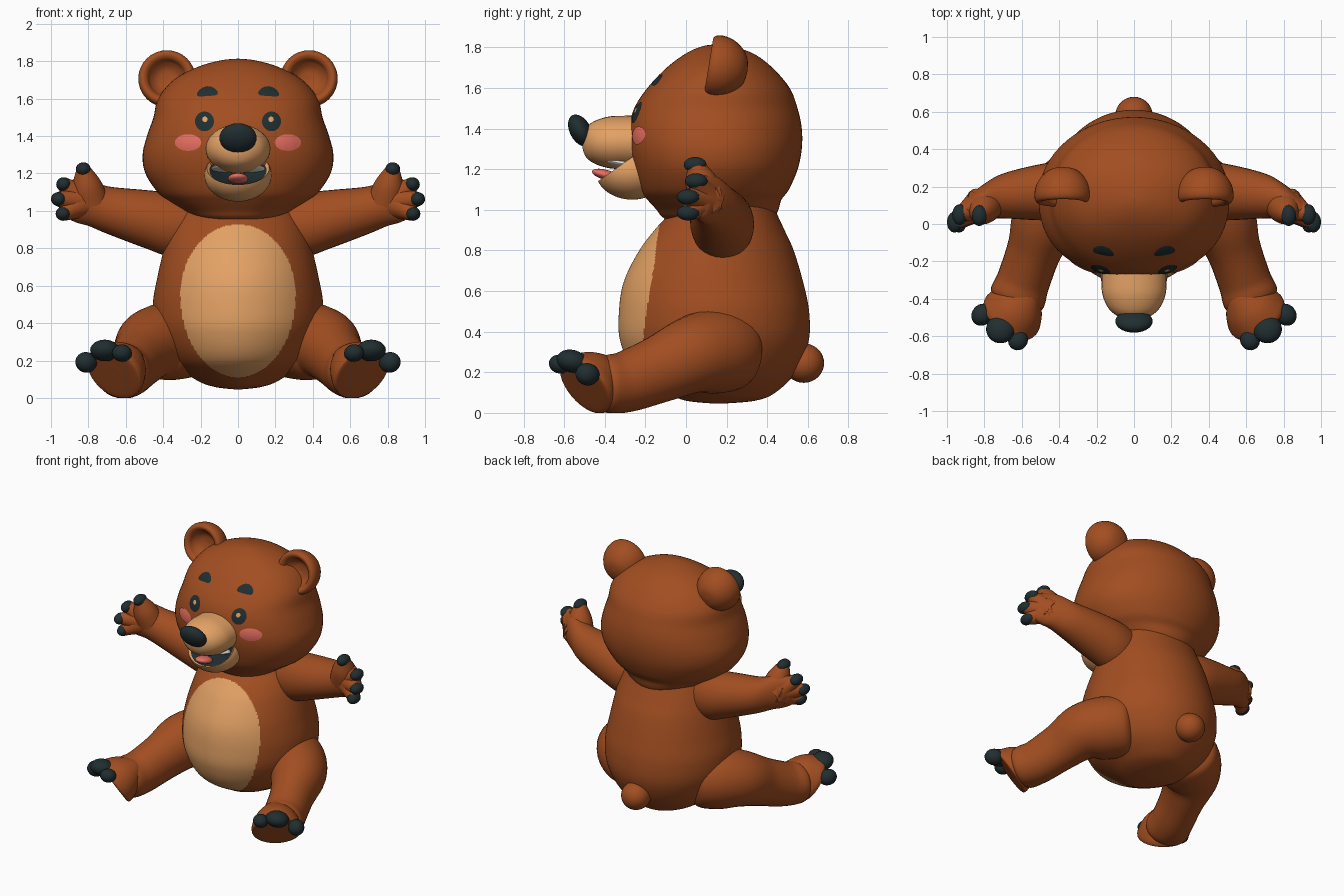
import bpy, bmesh, math
from mathutils import Vector, Matrix
from mathutils.bvhtree import BVHTree

if "Cube" in bpy.data.objects:
    bpy.data.objects.remove(bpy.data.objects["Cube"])


def material(name, rgb):
    m = bpy.data.materials.new(name)
    m.diffuse_color = (*rgb, 1)
    m.use_nodes = True
    m.node_tree.nodes["Principled BSDF"].inputs["Base Color"].default_value = m.diffuse_color
    return m


BROWN = material("brown fur", (0.36, 0.076, 0.015))
TAN = material("tan fur", (0.77, 0.36, 0.13))
DARK = material("dark claw", (0.015, 0.027, 0.03))
CORAL = material("coral blush and tongue", (0.82, 0.16, 0.12))
WHITE = material("white tooth", (0.85, 0.83, 0.8))


def finish(name, bm, mats, mirror=False):
    bmesh.ops.recalc_face_normals(bm, faces=bm.faces)
    me = bpy.data.meshes.new(name)
    bm.to_mesh(me)
    bm.free()
    for m in mats:
        me.materials.append(m)
    me.shade_smooth()
    me.set_sharp_from_angle(angle=math.radians(50))
    ob = bpy.data.objects.new(name, me)
    bpy.context.collection.objects.link(ob)
    if mirror:
        mod = ob.modifiers.new("mirror", "MIRROR")
        mod.use_mirror_merge = False
    return ob


def spline(rows, steps):
    """Catmull-Rom through rows of numbers."""
    out = []
    n = len(rows)
    for i in range(n - 1):
        p = [rows[max(i - 1, 0)], rows[i], rows[i + 1], rows[min(i + 2, n - 1)]]
        for s in range(steps):
            t = s / steps
            out.append([0.5 * (2 * b + (c - a) * t + (2 * a - 5 * b + 4 * c - d) * t * t
                               + (3 * b - a - 3 * c + d) * t ** 3) for a, b, c, d in zip(*p)])
    return out + [list(rows[-1])]


def loft(rows, axis=None, hint=(0, 0, 1), seg=32, steps=5, power=2):
    """Skin through rows (x, y, z, radius a, radius b); rings face axis or follow the path."""
    pts = spline(rows, steps)
    bm = bmesh.new()
    rings = []
    for i, p in enumerate(pts):
        if axis:
            t = Vector(axis).normalized()
        else:
            t = (Vector(pts[min(i + 1, len(pts) - 1)][:3]) - Vector(pts[max(i - 1, 0)][:3])).normalized()
        u = Vector(hint).cross(t).normalized()
        v = t.cross(u)
        ra, rb = max(p[3], 0.001), max(p[4], 0.001)
        ring = []
        for k in range(seg):
            a = 2 * math.pi * k / seg
            ca, sa = math.cos(a), math.sin(a)
            e = power if sa < 0 else 2  # power squares off the lower or front half
            s = (abs(ca) ** e + abs(sa) ** e) ** (-1 / e)
            co = Vector(p[:3]) + u * ra * ca * s + v * rb * sa * s
            co.z = max(co.z, 0)
            ring.append(bm.verts.new(co))
        rings.append(ring)
    for r, q in zip(rings, rings[1:]):
        for k in range(seg):
            bm.faces.new((r[k], r[(k + 1) % seg], q[(k + 1) % seg], q[k]))
    bm.faces.new(rings[0])
    bm.faces.new(rings[-1])
    return bm


def ball_mesh(c, r, rot=(0, 0, 0), seg=32):
    bm = bmesh.new()
    bmesh.ops.create_uvsphere(bm, u_segments=seg, v_segments=seg // 2, radius=1)
    m = Matrix.Translation(c)
    for ang, ax in zip(rot, "XYZ"):
        m = m @ Matrix.Rotation(math.radians(ang), 4, ax)
    bm.transform(m @ Matrix.Diagonal((*r, 1)))
    return bm


def ball(name, c, r, mat, rot=(0, 0, 0), mirror=False, seg=32):
    return finish(name, ball_mesh(c, r, rot, seg), [mat], mirror)


# Body: rows are (z, centre y, half width, half depth); tan belly chosen by an egg outline
body_rows = [(.045, .16, .01, .01), (.06, .17, .13, .17), (.1, .175, .23, .265), (.2, .145, .36, .395),
             (.35, .14, .44, .463), (.5, .138, .455, .468), (.65, .135, .43, .44), (.8, .15, .395, .38),
             (.9, .165, .365, .32), (1.0, .185, .32, .255), (1.1, .19, .26, .22)]
bm = loft([(0, cy, z, a, b) for z, cy, a, b in body_rows], (0, 0, 1), (0, 1, 0), 256, 18, 1.88)
for f in bm.faces:
    c = f.calc_center_median()
    egg = (c.x / .308) ** 2 + ((c.z - .55) / (.378 if c.z > .55 else .44)) ** 2
    f.material_index = int(c.y < .1 and egg < 1)
finish("body", bm, [BROWN, TAN])
ball("tail", (0, .58, .245), (.1, .1, .097), BROWN)

# Head: same row layout as the body
head_rows = [(.935, .155, .01, .01), (.942, .16, .17, .22), (.965, .158, .24, .275), (1.0, .155, .29, .3),
             (1.05, .14, .365, .33), (1.1, .14, .43, .367), (1.2, .145, .495, .405), (1.3, .145, .51, .425),
             (1.4, .145, .487, .425), (1.5, .147, .452, .402), (1.6, .16, .427, .35), (1.7, .165, .345, .26),
             (1.77, .165, .215, .165), (1.805, .15, .09, .07), (1.814, .14, .001, .001)]
bm = loft([(0, cy, z, a, b) for z, cy, a, b in head_rows], (0, 0, 1), (0, 1, 0), 64, 5, 2.3)
bm.normal_update()
head_tree = BVHTree.FromBMesh(bm)
finish("head", bm, [BROWN])

# Ears: turned cups, dome at the back and hollow in front
d = Vector((0, .98, -.16)).normalized()
ear = [(.165, .001), (.155, .06), (.125, .105), (.075, .14), (.02, .153), (-.015, .147), (-.028, .128),
       (-.015, .105), (.015, .09), (.045, .055), (.055, .001)]
finish("ear", loft([(*(Vector((.38, .14, 1.709)) + d * s), r, r) for s, r in ear], d), [BROWN], True)


# Face plates laid on the head surface
def plate(name, x, z, rx, rz, mat, lift=.005, bulge=.004, bend=0, tilt=0):
    bm = bmesh.new()
    seg, n, rings = 32, 6, []
    for i in range(n + 1):
        q = max(i / n, .02)
        ring = []
        for k in range(seg):
            a = 2 * math.pi * k / seg
            u, w = q * math.cos(a), q * math.sin(a)
            px = x + u * rx
            pz = z + w * rz - bend * u * u + tilt * u
            pos, nor = head_tree.ray_cast(Vector((px, -2, pz)), Vector((0, 1, 0)))[:2]
            out = nor if nor.y < 0 else -nor
            ring.append(bm.verts.new(pos + out * (lift + bulge * (1 - q * q))))
        rings.append(ring)
    bm.faces.new(rings[0])
    for r, s in zip(rings, rings[1:]):
        for k in range(seg):
            bm.faces.new((r[k], r[(k + 1) % seg], s[(k + 1) % seg], s[k]))
    ob = finish(name, bm, [mat], True)
    if ob.data.polygons[0].normal.y > 0:
        ob.data.flip_normals()


plate("eye", .178, 1.477, .05, .052, DARK)
plate("eye_glint", .174, 1.486, .014, .014, TAN, lift=.011, bulge=.001)
plate("eyebrow", .163, 1.637, .056, .026, DARK, bend=.014, tilt=-.004)
plate("cheek", .265, 1.365, .07, .044, CORAL)

# Muzzle, nose, teeth
muzzle = [(-.15, .172, .13), (-.3, .174, .131), (-.38, .168, .127), (-.45, .137, .105), (-.49, .092, .075),
          (-.508, .045, .035), (-.51, .001, .001)]
finish("muzzle", loft([(0, y, 1.332, a, b) for y, a, b in muzzle], (0, -1, 0)), [TAN])
ball("nose", (0, -.52, 1.39), (.1, .052, .085), DARK, (28, 0, 0))
ball("upper_teeth", (0, -.31, 1.226), (.146, .122, .024), WHITE, (-12, 0, 0))

# Open jaw: ball cut by a sloping plane, dark hollow inside a tan lip
bm = ball_mesh((0, -.265, 1.19), (.18, .18, .14), seg=48)
cut = bmesh.ops.bisect_plane(bm, geom=bm.verts[:] + bm.edges[:] + bm.faces[:], plane_co=(0, -.43, 1.143),
                             plane_no=(0, -.577, .816), clear_outer=True)
rim = [e for e in cut["geom_cut"] if isinstance(e, bmesh.types.BMEdge)]
cap = bmesh.ops.contextual_create(bm, geom=rim)["faces"]
bmesh.ops.recalc_face_normals(bm, faces=bm.faces)
bmesh.ops.inset_region(bm, faces=cap, thickness=.014, depth=-.015, use_even_offset=True)
for f in cap:
    f.material_index = 1
finish("jaw", bm, [TAN, DARK])
ball("tongue", (0, -.395, 1.172), (.054, .07, .025), CORAL, (-15, 0, 0))

# Arms with open hands
arm = [(.2, .18, .92, .13, .15), (.35, .18, .925, .155, .172), (.5, .17, .957, .15, .155), (.7, .15, 1.005, .12, .127),
       (.8, .12, 1.045, .095, .125), (.87, .09, 1.055, .07, .115), (.92, .07, 1.06, .045, .085),
       (.935, .06, 1.06, .001, .001)]
finish("arm", loft(arm, (1, 0, 0)), [BROWN], True)
for i, (x, y, z) in enumerate([(.827, .045, 1.222), (.932, .05, 1.142), (.96, .01, 1.063), (.935, .01, .985)]):
    root = Vector((.79 if i == 0 else .82, .105, 1.05))
    tip = Vector((x, y, z))
    mid = root.lerp(tip, .55)
    w = .078 if i == 0 else .062
    rows = [(*root, .1, .09), (*mid, w, w), (*tip, .04, .04)]
    finish(f"finger_{i + 1}", loft(rows, hint=(0, 1, 0), seg=20), [BROWN], True)
    ball(f"hand_claw_{i + 1}", tip, (.04, .056, .038), DARK, mirror=True, seg=20)

# Legs, feet with flat slanted soles, and toe claws
leg = [(.2, .3, .31, .1, .1), (.25, .24, .31, .19, .19), (.36, .14, .305, .215, .21), (.465, .03, .285, .19, .19),
       (.53, -.13, .215, .148, .165), (.59, -.3, .152, .142, .15), (.63, -.41, .14, .145, .135),
       (.65, -.45, .135, .05, .05)]
finish("leg", loft(leg), [BROWN], True)
n = Vector((.5, -.65, -.55)).normalized()
sole = Vector((.665, -.5, .13))
foot = [(-.22, .02, .02), (-.19, .07, .06), (-.12, .13, .125), (-.05, .162, .158), (-.015, .167, .165),
        (0, .153, .15), (.002, .07, .065), (.002, .001, .001)]
finish("foot", loft([(*(sole + n * s), a, b) for s, a, b in foot], n), [BROWN], True)
for i, (c, r) in enumerate([((.62, -.622, .24), (.052, .055, .046)), ((.712, -.56, .254), (.078, .08, .056)),
                            ((.812, -.485, .19), (.055, .062, .055))]):
    ball(f"toe_claw_{i + 1}", c, r, DARK, (-15, 0, 38), True, 24)
